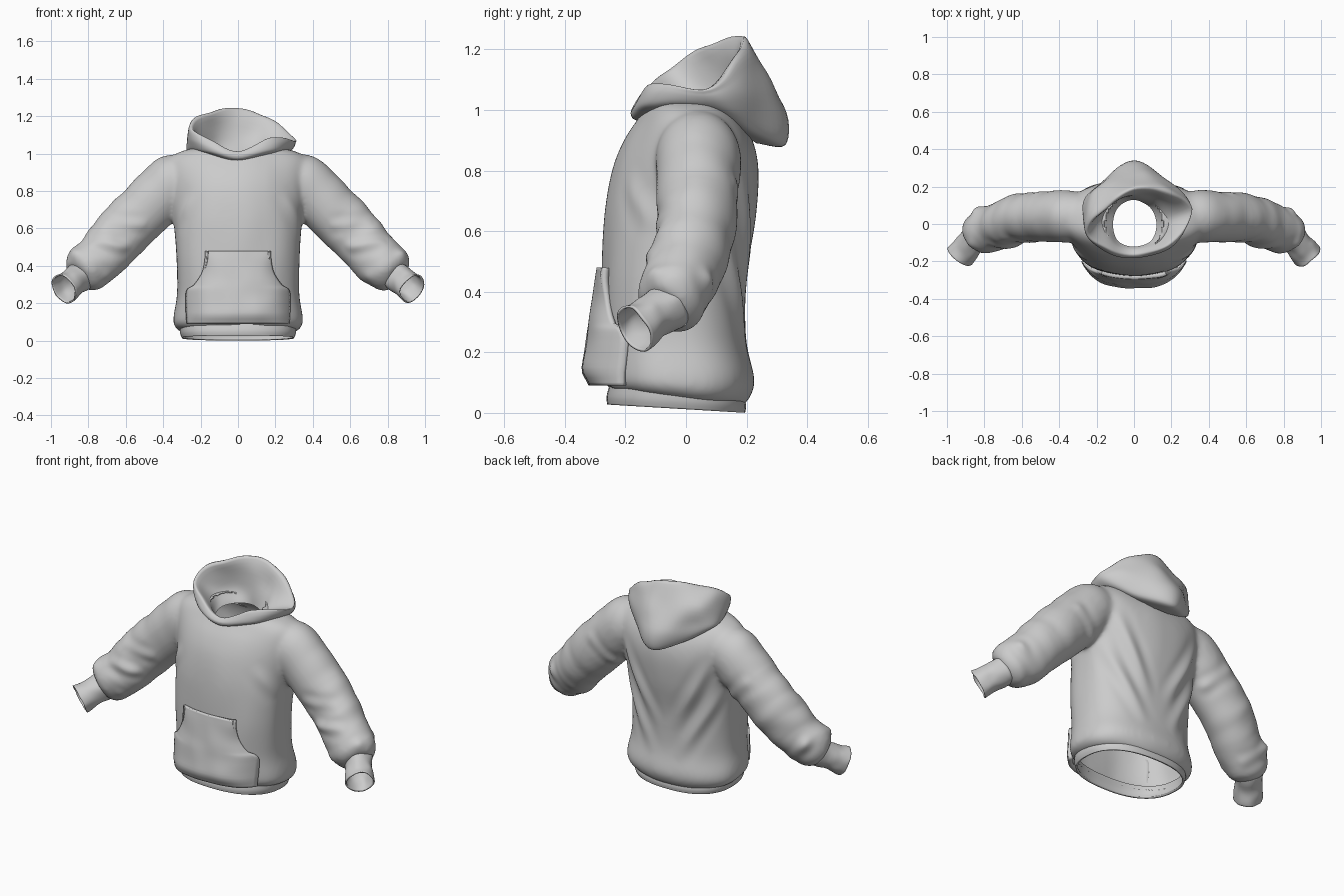
import bpy, bmesh, math
from mathutils import Vector, noise

if "Cube" in bpy.data.objects:
    bpy.data.objects.remove(bpy.data.objects["Cube"])

N = 64


def spline(pts, k, closed=False):
    """Catmull-Rom through points, k steps per span."""
    out, n = [], len(pts)
    get = (lambda i: pts[i % n]) if closed else (lambda i: pts[max(0, min(n - 1, i))])
    for i in range(n if closed else n - 1):
        a, b, c, d = (get(i + j) for j in (-1, 0, 1, 2))
        for s in range(k):
            t = s / k
            out.append(0.5 * (2 * b + (c - a) * t + (2 * a - 5 * b + 4 * c - d) * t * t
                              + (3 * b - a - 3 * c + d) * t ** 3))
    return out if closed else out + [pts[-1].copy()]


def loft(bm, rings, k=4, caps=False, closed=True):
    cols = [spline(list(col), k) for col in zip(*rings)]
    vs = [[bm.verts.new(p) for p in row] for row in zip(*cols)]
    n = len(vs[0])
    for a, b in zip(vs, vs[1:]):
        for i in range(n if closed else n - 1):
            j = (i + 1) % n
            bm.faces.new((a[i], a[j], b[j], b[i]))
    if caps:
        bm.faces.new(vs[0])
        bm.faces.new(vs[-1])


def make(name, bm, thick=0.0):
    bmesh.ops.recalc_face_normals(bm, faces=bm.faces[:])
    me = bpy.data.meshes.new(name)
    bm.to_mesh(me)
    bm.free()
    ob = bpy.data.objects.new(name, me)
    bpy.context.collection.objects.link(ob)
    me.polygons.foreach_set("use_smooth", [True] * len(me.polygons))
    if thick:
        m = ob.modifiers.new("cloth", 'SOLIDIFY')
        m.thickness = thick
        m.offset = -1
    return ob


def oval(z, hw, yf, yb):
    """Oval cross-section of the torso, boxy at the waist, round at the chest."""
    e = 2 / (2.4 - .5 * max(0, min(1, (z - .5) / .35)))
    yc, d, out = (yf + yb) / 2, (yb - yf) / 2, []
    for i in range(N):
        c, s = math.cos(2 * math.pi * i / N), math.sin(2 * math.pi * i / N)
        e2 = e if s < 0 else 2 / 2.4
        out.append(Vector((math.copysign(abs(c) ** e2, c) * hw,
                           yc + math.copysign(abs(s) ** e2, s) * d, z)))
    return out


def tube(path, side, flat=.89):
    """Rings around a list of (x, y, z, radius)."""
    P = [Vector((p[0] * side, p[1], p[2])) for p in path]
    out = []
    for i, c in enumerate(P):
        d = (P[min(i + 1, len(P) - 1)] - P[max(i - 1, 0)]).normalized()
        a = d.cross(Vector((0, 1, 0))).normalized()
        b = d.cross(a)
        r = path[i][3]
        out.append([c + (a * math.cos(t) + b * math.sin(t) * flat) * r
                    for t in (2 * math.pi * j / 40 for j in range(40))])
    return out


# torso levels: z, half width, front y, back y
TORSO = [(.048, .305, -.25, .185), (.078, .34, -.265, .208), (.13, .343, -.27, .222),
         (.25, .325, -.27, .195), (.45, .33, -.275, .20), (.65, .345, -.267, .227),
         (.80, .365, -.24, .237), (.90, .38, -.2, .217), (.97, .37, -.155, .175),
         (1.012, .30, -.13, .14), (1.04, .17, -.12, .125)]
SLEEVE = [(.20, .04, .88, .11), (.33, .04, .85, .152), (.43, .04, .765, .152),
          (.61, .028, .585, .147), (.74, -.018, .44, .137), (.81, -.05, .378, .132),
          (.838, -.07, .345, .108), (.85, -.078, .335, .075)]
WRIST = Vector((.85, -.078, .335))

# torso and sleeves fused into one cloth body
bm = bmesh.new()
loft(bm, [oval(*r) for r in TORSO], 4, True)
for s in (1, -1):
    loft(bm, tube(SLEEVE, s), 5, True)
src = make("body_source", bm)
m = src.modifiers.new("fuse", 'REMESH')
m.mode = 'VOXEL'
m.voxel_size = 0.011
m = src.modifiers.new("soften", 'SMOOTH')
m.factor = 0.5
m.iterations = 20
dg = bpy.context.evaluated_depsgraph_get()
me = bpy.data.meshes.new_from_object(src.evaluated_get(dg))
bpy.data.objects.remove(src)
bm = bmesh.new()
bm.from_mesh(me)

# open the bottom, neck and wrists
dead = []
for f in bm.faces:
    c = f.calc_center_median()
    w = Vector((abs(c.x), c.y, c.z))
    if (c.z < .09 and (w.x / .303) ** 2.4 + (abs(c.y + .032) / .215) ** 2.4 < 1) \
            or (c.z > .965 and Vector((c.x, c.y)).length < .155) or (w - WRIST).length < .06:
        dead.append(f)
bmesh.ops.delete(bm, geom=dead, context='FACES')

# folds: start, end, height, width (mirrored)
FOLDS = [((.30, .19, .84), (.05, .22, .36), .014, .03), ((.34, .12, .66), (.08, .21, .20), .012, .03),
         ((.33, -.1, .60), (.25, -.22, .80), .006, .03), ((.48, -.08, .62), (.72, -.05, .62), .014, .024),
         ((.56, -.1, .50), (.80, -.10, .52), .014, .024), ((.68, -.1, .33), (.90, -.10, .48), .018, .022),
         ((.70, .02, .31), (.88, .08, .48), .015, .024), ((.36, .1, .60), (.54, .16, .78), .013, .025)]
folds = [(Vector(a), Vector(b), h, w) for a, b, h, w in FOLDS]
bm.normal_update()
moves = []
for v in bm.verts:
    p = Vector((abs(v.co.x), v.co.y, v.co.z))
    h = 0
    for a, b, amp, w in folds:
        ab = b - a
        t = max(0, min(1, (p - a).dot(ab) / ab.length_squared))
        q = (p - a - ab * t).length / w
        h += amp * math.sin(math.pi * t) * (math.exp(-q * q) - .35 * math.exp(-(q - 2) ** 2))
    k = max(0, min(1, (p.x - .42) / .25))
    s, t = (p.x - p.z) * .7, (p.x + p.z) * .7
    h += k * .011 * noise.noise(Vector((s * 11, p.y * 5, t * 5 + (3 if v.co.x > 0 else 0))))
    h += (1 - k) * .005 * noise.noise(Vector((v.co.x * 7, p.y * 7, p.z * 3)))
    moves.append((v, v.normal * (h + .002)))
for v, d in moves:
    v.co += d
    v.co.z -= .14 * v.co.y * max(0, 1 - v.co.z / .3)
make("body", bm, .007)

# hem band
bm = bmesh.new()
loft(bm, [oval(*r) for r in ((.012, .30, -.26, .195), (.04, .31, -.262, .198), (.085, .312, -.25, .185))])
for v in bm.verts:
    v.co.z -= .06 * v.co.y
make("hem_band", bm, .012)

# cuffs
for s, nm in ((1, "cuff_left"), (-1, "cuff_right")):
    bm = bmesh.new()
    loft(bm, tube([(.83, -.05, .352, .082), (.875, -.105, .318, .076), (.905, -.14, .295, .08),
                   (.93, -.17, .277, .084)], s, .93))
    for v in bm.verts:
        v.co += .008 * noise.noise_vector(v.co * 14)
    make(nm, bm, .008)

# hood: half rings from the inside of the neck, over the rim, down the outside
HOOD = [[(0, -.12, .965), (.09, -.09, .97), (.12, 0, .98), (.085, .09, .98), (0, .13, .98)],
        [(0, -.135, .995), (.125, -.10, 1.035), (.18, .02, 1.035), (.12, .12, 1.07), (0, .145, 1.08)],
        [(0, -.162, 1.015), (.18, -.11, 1.085), (.302, .07, 1.068), (.16, .165, 1.19), (0, .185, 1.243)],
        [(0, -.178, 1.0), (.20, -.118, 1.062), (.31, .08, 1.052), (.19, .205, 1.125), (0, .25, 1.14)],
        [(0, -.18, .985), (.20, -.12, 1.022), (.295, .09, 1.025), (.19, .222, 1.02), (0, .332, .99)],
        [(0, -.17, .97), (.18, -.10, 1.0), (.262, .09, 1.0), (.155, .225, .93), (0, .328, .883)],
        [(0, -.13, .955), (.15, -.06, .97), (.20, .07, .975), (.12, .17, .93), (0, .23, .89)]]
# the wearer's right edge of the hood stands higher
RAISED = {2: [(-.17, .065, 1.212), (-.243, -.035, 1.148), (-.185, -.112, 1.095)],
          3: [(-.21, .165, 1.15), (-.274, .03, 1.095), (-.205, -.12, 1.065)]}
bm = bmesh.new()
rings = []
for i, half in enumerate(HOOD):
    other = RAISED.get(i) or [(-x * .95, y, z) for x, y, z in half[3:0:-1]]
    rings.append(spline([Vector(p) for p in half + other], 8, True))
loft(bm, rings, 6)
for v in bm.verts:
    k = max(0, min(1, (v.co.z - .98) / .08))
    v.co += .012 * noise.noise_vector(Vector((v.co.x * 7, v.co.y * 7, v.co.z * 9))) * (.3 + .7 * k)
make("hood", bm)


# front pocket hugging the torso
def front_y(x, z):
    for a, b in zip(TORSO, TORSO[1:]):
        if a[0] <= z <= b[0]:
            t = (z - a[0]) / (b[0] - a[0])
            hw, yf, yb = (a[i] + (b[i] - a[i]) * t for i in (1, 2, 3))
            return (yf + yb) / 2 - (yb - yf) / 2 * max(0, 1 - abs(x / hw) ** 2.4) ** (1 / 2.4)


outline = spline([Vector((w, 0, z)) for w, z in ((.275, .09), (.28, .17), (.277, .265), (.235, .30),
                                                (.195, .36), (.18, .42), (.175, .48))], 5)
bm = bmesh.new()
rows, edge = [], []
for o in outline:
    v = (o.z - .09) / .39
    row = []
    for i in range(41):
        u = i / 20 - 1
        x = o.x * u
        puff = .02 + .053 * min(1, (1 - v) * 1.2) * (1 - abs(u) ** 5) * min(1, .65 + v * 3)
        puff += .006 * noise.noise(Vector((x * 9, 0, o.z * 9)))
        row.append(Vector((x, front_y(x, o.z) - puff, o.z)))
    rows.append(row)
    edge.append(row[-1])
loft(bm, rows, 1, closed=False)
pocket = make("front_pocket", bm, 0)
m = pocket.modifiers.new("cloth", 'SOLIDIFY')
m.thickness = .025
m.offset = -1 if pocket.data.polygons[400].normal.y < 0 else 1

# raised seams along the pocket openings
for s, nm in ((1, "pocket_seam_left"), (-1, "pocket_seam_right")):
    cu = bpy.data.curves.new(nm, 'CURVE')
    cu.dimensions = '3D'
    cu.bevel_depth = .005
    sp = cu.splines.new('POLY')
    pts = edge[10:]
    sp.points.add(len(pts) - 1)
    for q, p in zip(sp.points, pts):
        q.co = ((p.x - .012) * s, p.y - .002, p.z, 1)
    bpy.context.collection.objects.link(bpy.data.objects.new(nm, cu))
